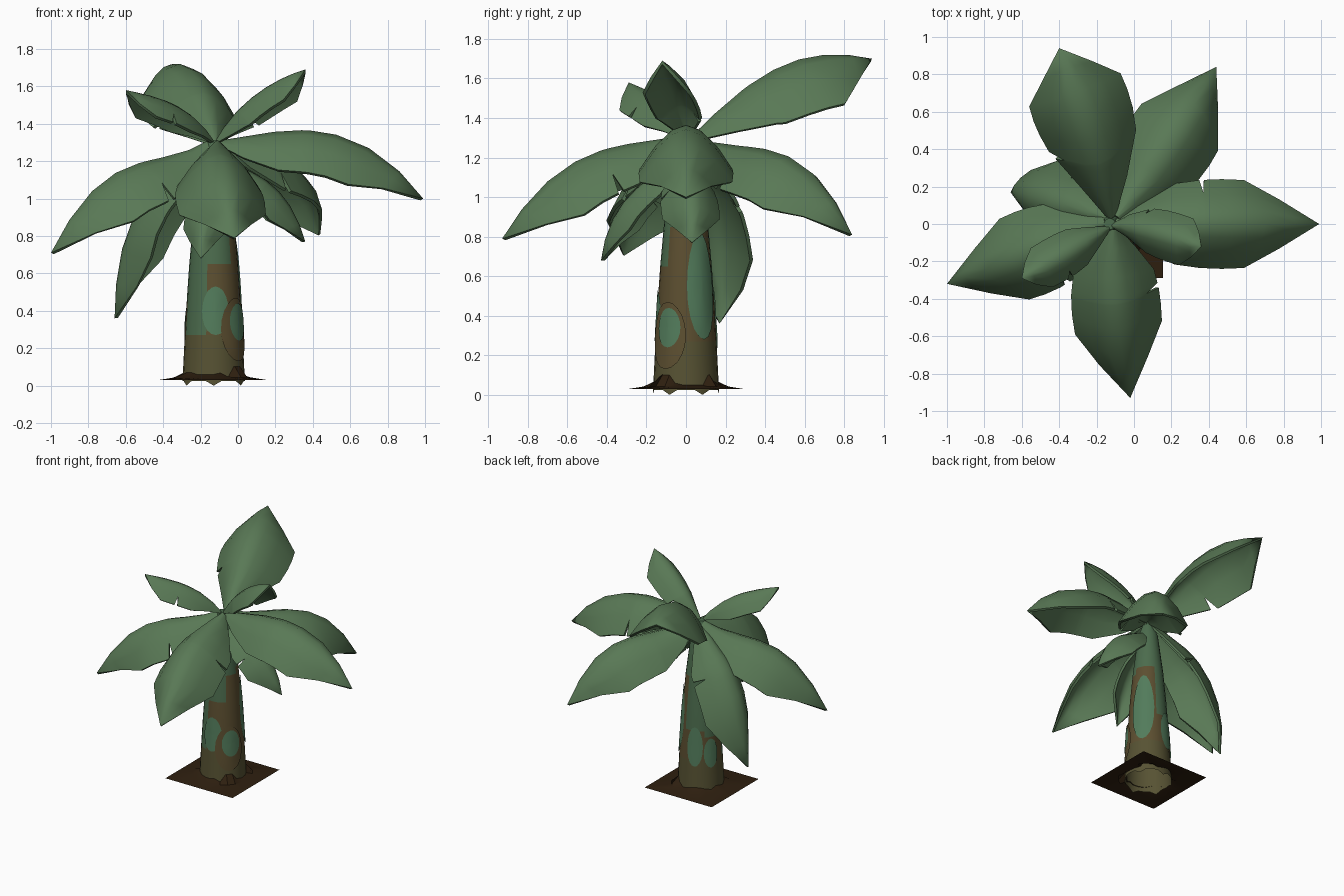
import bpy, bmesh, math, random
from mathutils import Vector

if "Cube" in bpy.data.objects:
    bpy.data.objects.remove(bpy.data.objects["Cube"])

random.seed(4)
CX = -0.13                       # trunk axis x


def material(name, rgb):
    m = bpy.data.materials.new(name)
    m.diffuse_color = (*rgb, 1)
    m.use_nodes = True
    m.node_tree.nodes["Principled BSDF"].inputs["Base Color"].default_value = m.diffuse_color
    return m


LEAF = material("leaf green", (0.10, 0.19, 0.092))
STEM = material("stem green", (0.072, 0.15, 0.075))
SPOT = material("pale green spot", (0.085, 0.20, 0.105))
BROWN = material("dry brown", (0.108, 0.078, 0.030))
OLIVE = material("olive bark", (0.095, 0.085, 0.033))
SOIL = material("dark soil", (0.028, 0.014, 0.005))


def finish(name, bm, mats, angle=40, thickness=0):
    me = bpy.data.meshes.new(name)
    bm.to_mesh(me)
    bm.free()
    for m in mats:
        me.materials.append(m)
    ob = bpy.data.objects.new(name, me)
    bpy.context.collection.objects.link(ob)
    bpy.ops.object.select_all(action='DESELECT')
    ob.select_set(True)
    bpy.context.view_layer.objects.active = ob
    if thickness:
        mod = ob.modifiers.new("thickness", 'SOLIDIFY')
        mod.thickness = thickness
        mod.offset = -1
        bpy.ops.object.modifier_apply(modifier=mod.name)
    bpy.ops.object.shade_smooth_by_angle(angle=math.radians(angle))
    return ob


def bridge(bm, rows, closed=False):
    faces = []
    n = len(rows[0])
    for a, b in zip(rows, rows[1:]):
        for i in range(n if closed else n - 1):
            j = (i + 1) % n
            faces.append(bm.faces.new((a[i], a[j], b[j], b[i])))
    return faces


def lerp(table, x):
    for (x0, y0), (x1, y1) in zip(table, table[1:]):
        if x <= x1:
            return y0 + (y1 - y0) * (x - x0) / (x1 - x0)
    return table[-1][1]


# ---- leaves: arched blades on a curved midrib, each with a torn notch ----
WIDTH = [(0, .12), (.12, .5), (.3, .92), (.45, 1), (.6, 1.02), (.75, 1), (.89, .56), (1, 0)]
KNOTS = (0, .4, .75, 1)          # where the midrib points sit along the leaf


def midrib(points, s):
    p = Vector((0, 0, 0))
    for i, ki in enumerate(KNOTS):
        w = 1
        for j, kj in enumerate(KNOTS):
            if j != i:
                w *= (s - kj) / (ki - kj)
        p += Vector(points[i]) * w
    return p


def leaf(name, points, half, notch, side):
    steps = sorted([s for s, _ in WIDTH] + [notch - .035, notch, notch + .01])
    bm = bmesh.new()
    rows = []
    for s in steps:
        p = midrib(points, s)
        t = (midrib(points, s + .02) - midrib(points, s - .02)).normalized()
        across = t.cross(Vector((0, 0, 1))).normalized()
        up = across.cross(t)
        w = half * lerp(WIDTH, s)
        row = []
        for u in (-1, -.65, -.3, 0, .3, .65, 1):
            if s == notch and u == side:
                u *= .72
            row.append(bm.verts.new(p + across * u * w - up * w * .95 * abs(u) ** 1.8))
        rows.append(row)
    bridge(bm, rows)
    bmesh.ops.remove_doubles(bm, verts=bm.verts, dist=1e-4)
    finish(name, bm, [LEAF], 55, 0.018)


LEAVES = [
    ("back_tall_leaf", ((-.12, .03, 1.31), (-.21, .40, 1.62), (-.31, .70, 1.72), (-.40, .94, 1.70)), .26, .30, -1),
    ("back_right_leaf", ((-.09, .04, 1.31), (.14, .36, 1.25), (.32, .64, 1.12), (.44, .84, .81)), .24, .33, 1),
    ("right_leaf", ((-.10, 0, 1.31), (.30, 0, 1.365), (.70, 0, 1.27), (.99, 0, 1.0)), .235, .47, -1),
    ("front_leaf", ((-.11, -.03, 1.31), (-.10, -.38, 1.25), (-.06, -.70, 1.08), (-.02, -.93, .79)), .235, .45, -1),
    ("left_leaf", ((-.16, 0, 1.31), (-.49, -.13, 1.20), (-.78, -.24, 1.04), (-1.0, -.32, .71)), .23, .40, -1),
    ("back_left_hanging_leaf", ((-.14, .03, 1.29), (-.45, .13, 1.06), (-.62, .17, .73), (-.66, .17, .36)), .20, .40, 1),
    ("upper_left_leaf", ((-.13, -.02, 1.31), (-.30, -.12, 1.48), (-.47, -.22, 1.55), (-.60, -.29, 1.58)), .12, .55, -1),
    ("upper_right_leaf", ((-.12, -.01, 1.31), (.05, -.03, 1.52), (.23, -.08, 1.64), (.36, -.12, 1.69)), .13, .30, -1),
    ("lower_front_leaf", ((-.13, -.03, 1.20), (-.16, -.22, 1.07), (-.19, -.37, .89), (-.20, -.43, .68)), .125, .45, 1),
    ("lower_right_leaf", ((-.09, 0, 1.22), (.13, .02, 1.11), (.28, .03, .96), (.36, .03, .77)), .145, .45, 1),
]
for spec in LEAVES:
    leaf(*spec)

# ---- trunk: tapered, coloured by height and direction ----
RADIUS = [(0, .168), (.06, .165), (.3, .153), (.6, .135), (.9, .108), (1.2, .07), (1.31, .03)]
# top of the dry brown bark by direction (0 = front, 90 = right)
BARK_TOP = [(45, .65), (90, .85), (165, .90), (225, .50), (285, .45), (345, .27), (360, .65)]


def on_trunk(deg, z, lift=0.0):
    a = math.radians(deg)
    r = lerp(RADIUS, z) + lift
    return Vector((CX + r * math.sin(a), -r * math.cos(a), z))


bm = bmesh.new()
SIDES = 24
heights = [.03, .1, .2, .27, .45, .5, .65, .75, .85, .9, 1.05, 1.2, 1.31]
rows = [[bm.verts.new(on_trunk(i * 15, 0 if i % 4 == 0 else .025)) for i in range(SIDES)]]
rows += [[bm.verts.new(on_trunk(i * 15, z)) for i in range(SIDES)] for z in heights]
for f in bridge(bm, rows, True):
    c = f.calc_center_median()
    deg = math.degrees(math.atan2(c.x - CX, -c.y)) % 360
    top = next(h for d, h in BARK_TOP if deg < d)
    f.material_index = 2 if c.z < .25 else 1 if c.z < top else 0
bm.faces.new(rows[-1])
finish("trunk", bm, [STEM, BROWN, OLIVE])


# ---- thin curved plates on the trunk: bark flap and pale spots ----
def plate(name, deg, z, half_deg, half_h, mat, lift):
    bm = bmesh.new()
    rows = []
    for k in (1, .7, .35, .02):
        row = []
        for i in range(20):
            a = math.tau * i / 20
            row.append(bm.verts.new(on_trunk(deg + half_deg * k * math.cos(a),
                                             z + half_h * k * math.sin(a), lift)))
        rows.append(row)
    bridge(bm, rows, True)
    bm.faces.new(rows[-1])
    finish(name, bm, [mat])


plate("right_bark_flap", 52, .30, 38, .17, BROWN, .008)
SPOTS = [(4, .40, 28, .13, .005), (56, .34, 24, .10, .012), (125, .55, 33, .27, .006),
         (198, .38, 22, .15, .006), (242, .33, 20, .11, .006)]
for i, (deg, z, w, h, lift) in enumerate(SPOTS):
    plate(f"pale_spot_{i + 1}", deg, z, w, h, SPOT, lift)

# ---- soil: square sheet with a hole, rising raggedly around the trunk ----
bm = bmesh.new()
rings = [[], [], []]
for i in range(SIDES):
    a = math.tau * i / SIDES
    s, c = math.sin(a), -math.cos(a)
    k = .29 / max(abs(s), abs(c))
    for ring, r, z in zip(rings, (k, .215, .160),
                          (.03, .042, random.choice((.05, .06, .07, .11)))):
        ring.append(bm.verts.new((CX - .005 + r * s, r * c, z)))
bridge(bm, rings, True)
finish("soil", bm, [SOIL], 30)
